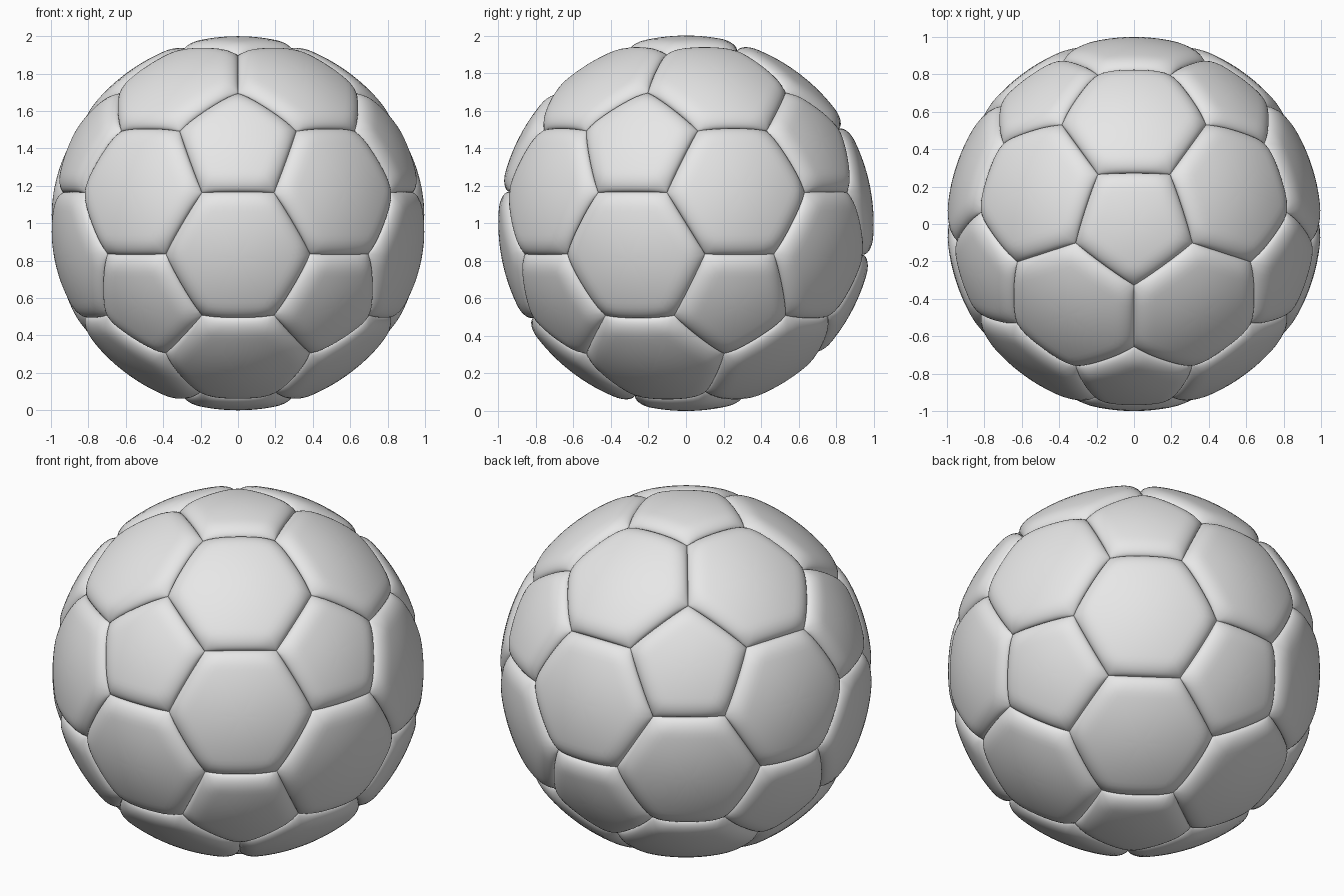
import bpy, bmesh, math
from mathutils import Vector

old = bpy.data.objects.get("Cube")
if old:
    bpy.data.objects.remove(old, do_unlink=True)

SEAM_DEPTH = 0.045   # how far the seams sink below the ball surface
SEAM_WIDTH = 0.1     # width of the rounded border of each panel
RINGS = 14           # concentric loops per panel
STEPS = 12           # subdivisions along each panel side

leather = bpy.data.materials.new("light_grey_leather")
leather.use_nodes = True
grey = (0.8, 0.8, 0.8, 1)
leather.diffuse_color = grey
leather.node_tree.nodes["Principled BSDF"].inputs["Base Color"].default_value = grey


def icosahedron():
    """Icosahedron with a corner at each pole and one upper corner facing the front."""
    bm = bmesh.new()
    z = 1 / math.sqrt(5)
    for side in (1, -1):
        bm.verts.new((0, 0, side))
        for k in range(5):
            a = math.radians(-90 * side + 72 * k)
            bm.verts.new((2 * z * math.cos(a), 2 * z * math.sin(a), side * z))
    bmesh.ops.convex_hull(bm, input=bm.verts[:])
    return bm


def sort_around(points):
    """Order corner points counter-clockwise as seen from outside."""
    centre = sum(points, Vector()) / len(points)
    normal = centre.normalized()
    u = (points[0] - centre).normalized()
    v = normal.cross(u)
    points.sort(key=lambda p: math.atan2((p - centre).dot(v), (p - centre).dot(u)))
    return centre, points


def puffed(p, planes):
    """Push a point to the sphere, sinking it in a rounded lip near the seams."""
    p = p.normalized()
    height = 1.0
    for n in planes:
        t = min(max(n.dot(p), 0) / SEAM_WIDTH, 1)
        height *= math.sqrt(max(0, 1 - (1 - t) ** 2))
    return p * (1 - SEAM_DEPTH * (1 - height))


def add_panel(bm, points):
    centre, corners = sort_around(points)
    pairs = list(zip(corners, corners[1:] + corners[:1]))
    planes = [a.cross(b).normalized() for a, b in pairs]
    outline = [a.lerp(b, i / STEPS) for a, b in pairs for i in range(STEPS)]
    count = len(outline)
    loops = []
    for r in range(RINGS):
        s = 1 - (r / RINGS) ** 2
        loops.append([bm.verts.new(puffed(centre.lerp(p, s), planes)) for p in outline])
    for outer, inner in zip(loops, loops[1:]):
        for i in range(count):
            j = (i + 1) % count
            bm.faces.new((outer[i], outer[j], inner[j], inner[i]))
    middle = bm.verts.new(puffed(centre, planes))
    for i in range(count):
        bm.faces.new((loops[-1][i], loops[-1][(i + 1) % count], middle))


def make_object(name, panels):
    bm = bmesh.new()
    for points in panels:
        add_panel(bm, points)
    for f in bm.faces:
        f.smooth = True
    mesh = bpy.data.meshes.new(name)
    bm.to_mesh(mesh)
    bm.free()
    mesh.materials.append(leather)
    obj = bpy.data.objects.new(name, mesh)
    obj.location.z = 1
    bpy.context.collection.objects.link(obj)


# Five-sided panels sit on the corners, six-sided panels on the triangles
base = icosahedron()
pentagons = [[v.co.lerp(e.other_vert(v).co, 1 / 3) for e in v.link_edges]
             for v in base.verts]
hexagons = [[a.co.lerp(b.co, 1 / 3) for a in f.verts for b in f.verts if a != b]
            for f in base.faces]
base.free()

make_object("pentagon_panels", pentagons)
make_object("hexagon_panels", hexagons)
